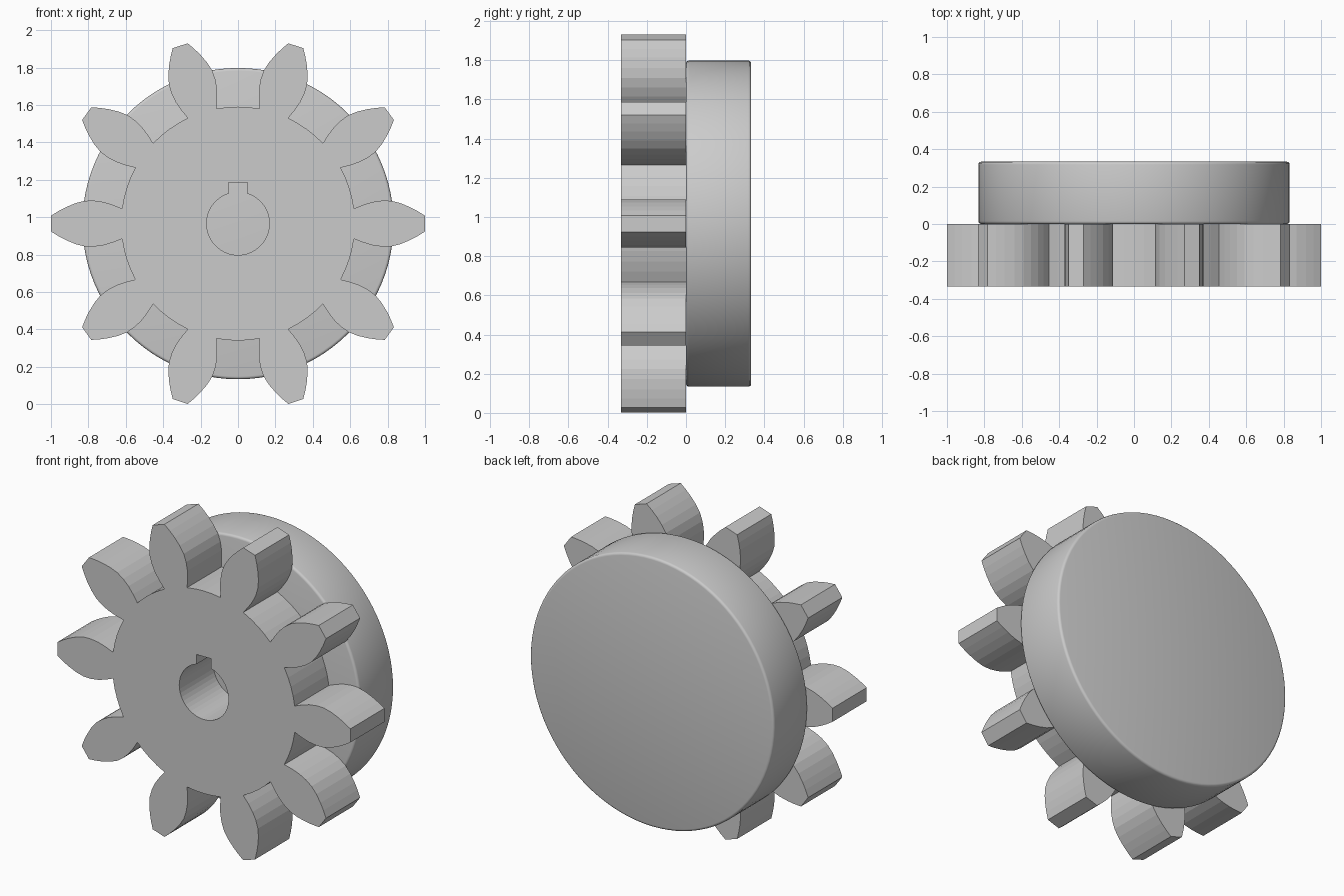
import bpy, bmesh
from math import sin, cos, pi, radians, asin
from mathutils import Matrix

cube = bpy.data.objects.get("Cube")
if cube:
    bpy.data.objects.remove(cube)

CENTRE_Z = 0.966
TEETH = 10
THICK = 0.333
ROOT_R = 0.625

steel = bpy.data.materials.new("plain grey")
steel.use_nodes = True
grey = (0.6, 0.6, 0.6, 1)
steel.diffuse_color = grey
steel.node_tree.nodes["Principled BSDF"].inputs["Base Color"].default_value = grey


def add_object(name, bm):
    bmesh.ops.recalc_face_normals(bm, faces=bm.faces)
    mesh = bpy.data.meshes.new(name)
    bm.to_mesh(mesh)
    bm.free()
    mesh.materials.append(steel)
    obj = bpy.data.objects.new(name, mesh)
    bpy.context.collection.objects.link(obj)
    obj.location.z = CENTRE_Z
    return obj


def polar(r, a):
    return r * cos(a), r * sin(a)


def add_loop(bm, points, y):
    verts = [bm.verts.new((x, y, z)) for x, z in points]
    return [bm.edges.new((v, verts[i - 1])) for i, v in enumerate(verts)]


# Tooth flank as (distance from centre, half width), mirrored for the far side
flank = [(0.62, 0.081), (0.67, 0.101), (0.72, 0.116), (0.77, 0.123),
         (0.82, 0.122), (0.87, 0.109), (0.92, 0.088), (0.96, 0.067), (1.0, 0.042)]
tooth = [(r, -w) for r, w in flank] + [(r, w) for r, w in reversed(flank)]
outline = []
for k in range(TEETH):
    a = 2 * pi * k / TEETH
    outline += [(x * cos(a) - z * sin(a), x * sin(a) + z * cos(a)) for x, z in tooth]
    # Curved valley floor between teeth
    outline += [polar(ROOT_R, a + radians(18 + d)) for d in (-5, 0, 5)]

# Bore with a square keyway at the top
BORE_R, KEY_W, KEY_TOP = 0.168, 0.05, 0.22
gap = asin(KEY_W / BORE_R)
steps = 40
bore = [polar(BORE_R, pi / 2 + gap + (2 * pi - 2 * gap) * i / steps) for i in range(steps + 1)]
bore += [(KEY_W, KEY_TOP), (-KEY_W, KEY_TOP)]

# Toothed gear: fill the outline around the bore and extrude it
bm = bmesh.new()
edges = add_loop(bm, outline, -THICK) + add_loop(bm, bore, -THICK)
bmesh.ops.triangle_fill(bm, edges=edges, use_beauty=True, normal=(0, -1, 0))
result = bmesh.ops.extrude_face_region(bm, geom=bm.faces[:])
moved = [g for g in result["geom"] if isinstance(g, bmesh.types.BMVert)]
bmesh.ops.translate(bm, verts=moved, vec=(0, THICK, 0))
add_object("gear", bm)

# Solid backing disc with softened rims
bm = bmesh.new()
bmesh.ops.create_cone(bm, cap_ends=True, segments=96, radius1=0.832, radius2=0.832,
                      depth=THICK, matrix=Matrix.Rotation(pi / 2, 4, "X"))
bmesh.ops.translate(bm, verts=bm.verts, vec=(0, THICK / 2, 0))
disc = add_object("backing_disc", bm)
bevel = disc.modifiers.new("rim", "BEVEL")
bevel.width = 0.015
bevel.segments = 3
bevel.limit_method = "ANGLE"
bevel.angle_limit = radians(40)
bpy.context.view_layer.objects.active = disc
disc.select_set(True)
bpy.ops.object.modifier_apply(modifier=bevel.name)
bpy.ops.object.shade_smooth_by_angle(angle=radians(35))
